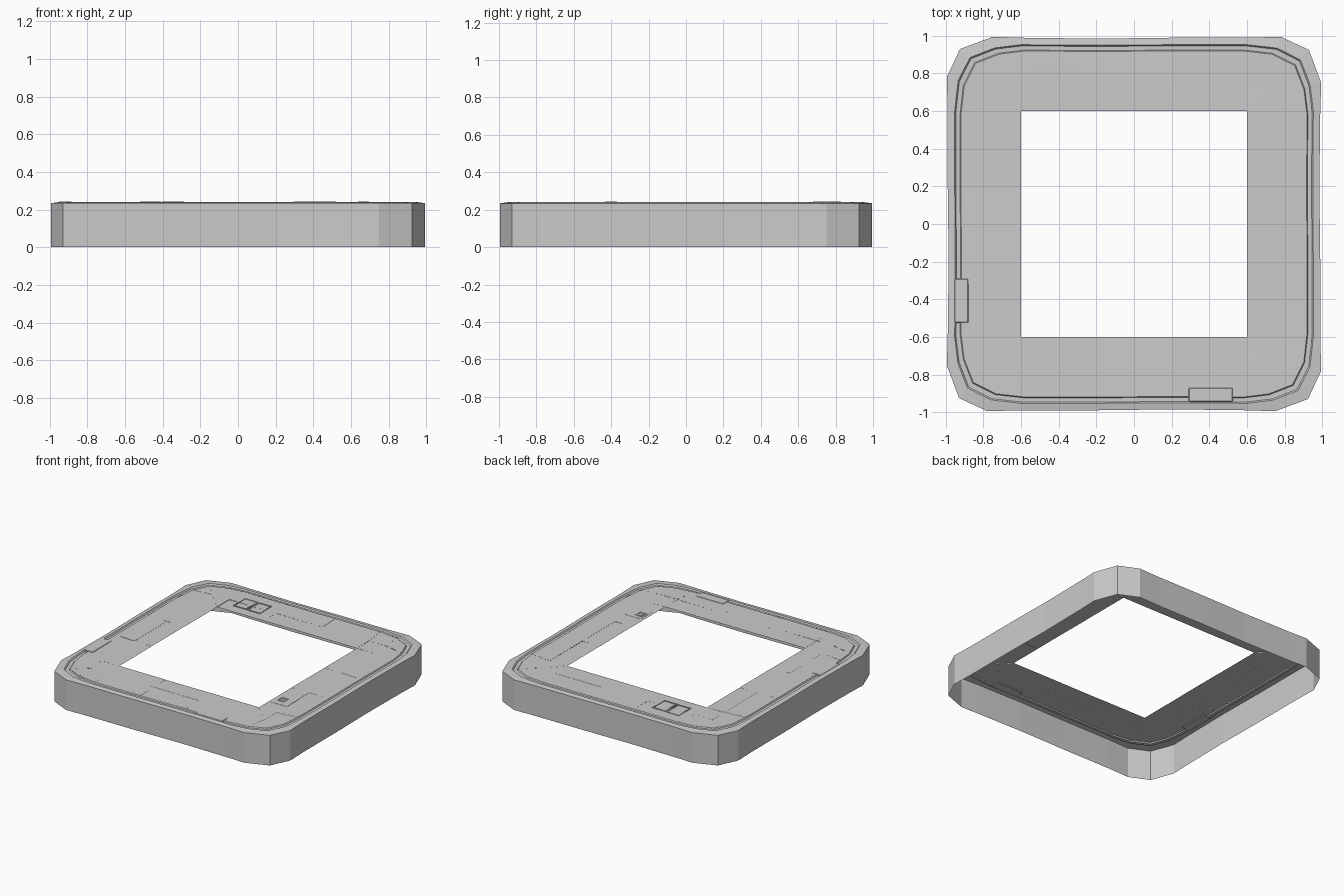
import bpy, bmesh, random
from mathutils import Matrix

if "Cube" in bpy.data.objects:
    bpy.data.objects.remove(bpy.data.objects["Cube"])
random.seed(4)

# One quarter of each outline (back side, left to right); rotated for the rest
OUTER = [(-.75, .995), (-.6, .99), (-.2, .985), (.2, .99), (.6, .99), (.78, .995), (.93, .925)]
KERB = [(-.74, .936), (-.6, .953), (-.2, .95), (.2, .953), (.6, .953), (.76, .935), (.885, .872)]
LANE = [(-.75, .75), (-.6, .75), (-.2, .75), (.2, .75), (.6, .75), (.75, .75), (.75, .75)]
HOLE = [(-.6, .6), (-.6, .6), (-.2, .6), (.2, .6), (.6, .6), (.6, .6), (.6, .6)]
TOP = .239


def loop(quarter, z, scale=1):
    pts, q = [], [(x * scale, y * scale) for x, y in quarter]
    for _ in range(4):
        pts += [(x, y, z) for x, y in q]
        q = [(y, -x) for x, y in q]
    return pts


def finish(name, bm):
    mesh = bpy.data.meshes.new(name)
    bm.to_mesh(mesh)
    bm.free()
    ob = bpy.data.objects.new(name, mesh)
    bpy.context.collection.objects.link(ob)
    return ob


def bands(name, loops, jitter=0):
    bm = bmesh.new()
    for a, b in zip(loops, loops[1:]):
        n = len(a)
        for i in range(n):
            j = (i + 1) % n
            pts = list(dict.fromkeys((a[i], b[i], b[j], a[j])))
            if len(pts) > 2:
                bm.faces.new([bm.verts.new((x, y, z + random.uniform(-jitter, jitter)))
                              for x, y, z in pts])
    if not jitter:
        bmesh.ops.remove_doubles(bm, verts=bm.verts, dist=1e-5)
    return finish(name, bm)


def boxes(name, items):
    # each item: x0, x1, y0, y1, z0, z1
    bm = bmesh.new()
    for x0, x1, y0, y1, z0, z1 in items:
        m = (Matrix.Translation(((x0 + x1) / 2, (y0 + y1) / 2, (z0 + z1) / 2))
             @ Matrix.Diagonal((x1 - x0, y1 - y0, z1 - z0, 1)))
        bmesh.ops.create_cube(bm, size=1, matrix=m)
    return finish(name, bm)


def frame(x0, x1, y0, y1, t, z0, z1):
    return [(x0, x1, y0, y0 + t, z0, z1), (x0, x1, y1 - t, y1, z0, z1),
            (x0, x0 + t, y0 + t, y1 - t, z0, z1), (x1 - t, x1, y0 + t, y1 - t, z0, z1)]


# Outer wall, open underneath
bands("outer_wall", [loop(OUTER, 0), loop(OUTER, .234)])

# Sloping kerb with a shallow gutter inside it
bands("kerb_and_gutter", [loop(OUTER, .234), loop(KERB, .24), loop(KERB, .231, .993),
                          loop(KERB, .231, .97), loop(KERB, TOP, .965)])

# Uneven paving slabs around the square opening
bands("paving", [loop(KERB, TOP, .965), loop(LANE, TOP), loop(HOLE, TOP)], .0012)

# Double hatch in the paving
boxes("hatch_frames", frame(-.52, -.408, .68, .83, .008, .232, .243)
      + frame(-.4, -.288, .678, .826, .008, .232, .243))

# Small drain plate with grille
boxes("drain_plate", [(.625, .755, -.48, -.335, .234, .2405)])
boxes("drain_grille", frame(.637, .695, -.432, -.368, .006, .236, .243)
      + [(.65 + .014 * i, .656 + .014 * i, -.426, -.374, .236, .242) for i in range(3)])

# Drain covers bridging the gutter
for name, size in (("left_drain_cover", (-.955, -.88, -.525, -.29)),
                   ("front_drain_cover", (.29, .525, -.945, -.87))):
    cover = boxes(name, [(*size, .23, .242)])
    bev = cover.modifiers.new("bevel", 'BEVEL')
    bev.width = .004
    bev.segments = 1
